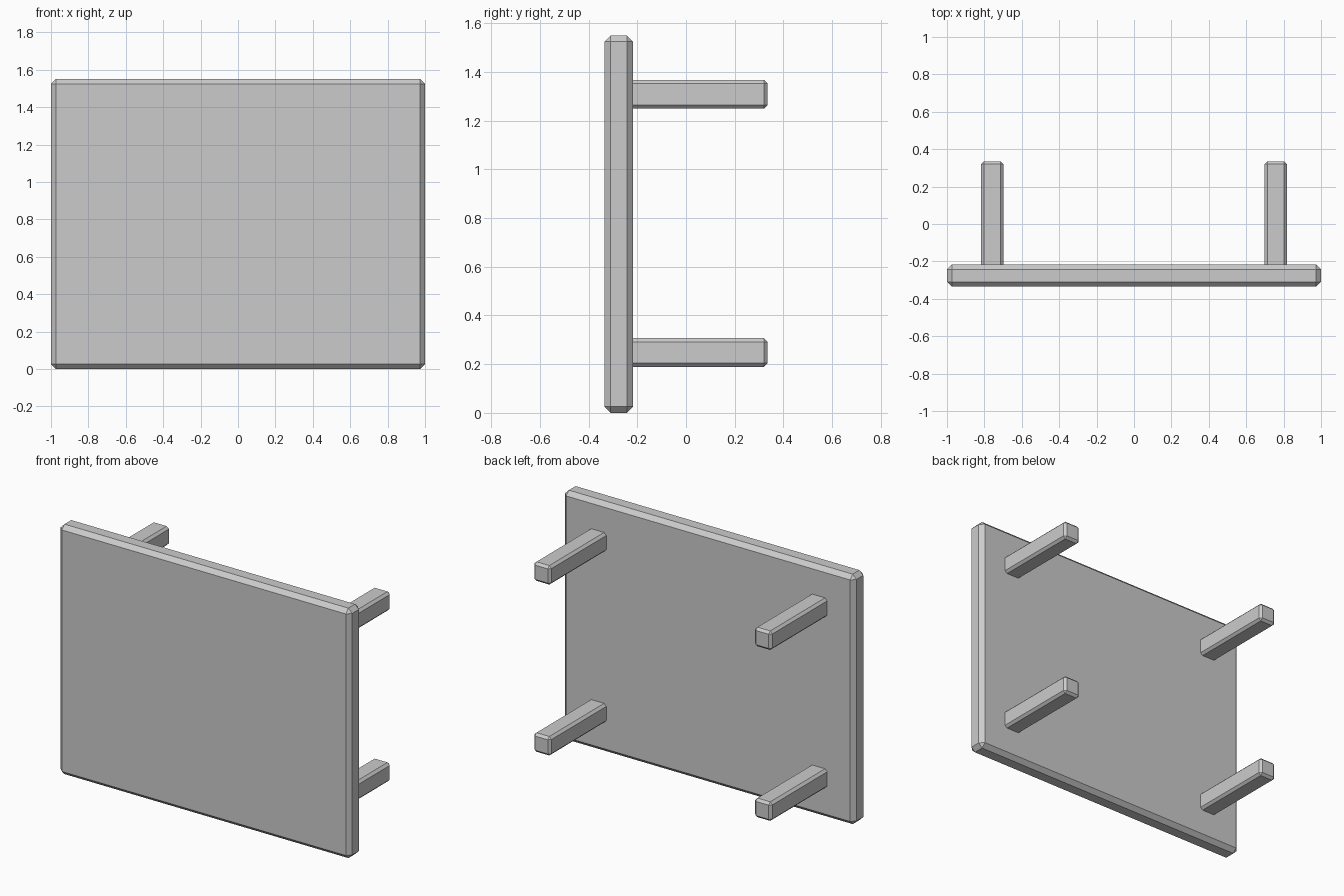
import bpy
import bmesh
from mathutils import Vector

cube = bpy.data.objects.get("Cube")
if cube:
    bpy.data.objects.remove(cube, do_unlink=True)

# One plain grey for everything
grey = bpy.data.materials.new("plain grey")
grey.use_nodes = True
color = (0.6, 0.6, 0.6, 1)
grey.diffuse_color = color
grey.node_tree.nodes["Principled BSDF"].inputs["Base Color"].default_value = color


def chamfered_box(name, low, high, chamfer):
    """Box between two corners with flat chamfered edges."""
    low, high = Vector(low), Vector(high)
    bm = bmesh.new()
    bmesh.ops.create_cube(bm, size=1)
    bmesh.ops.scale(bm, vec=high - low, verts=bm.verts)
    bmesh.ops.translate(bm, vec=(low + high) / 2, verts=bm.verts)
    bmesh.ops.bevel(bm, geom=bm.edges[:], offset=chamfer, segments=1,
                    affect='EDGES', profile=0.5)
    mesh = bpy.data.meshes.new(name)
    bm.to_mesh(mesh)
    bm.free()
    mesh.materials.append(grey)
    obj = bpy.data.objects.new(name, mesh)
    bpy.context.collection.objects.link(obj)
    return obj


# Upright board
chamfered_box("panel", (-1, -0.335, 0), (1, -0.217, 1.55), 0.026)

# Four pegs on the back, their front ends buried in the board
half = 0.059
for side, x in (("right", -0.758), ("left", 0.758)):
    for level, z in (("lower", 0.248), ("upper", 1.308)):
        chamfered_box(f"{level}_{side}_peg",
                      (x - half, -0.25, z - half),
                      (x + half, 0.335, z + half), 0.015)
